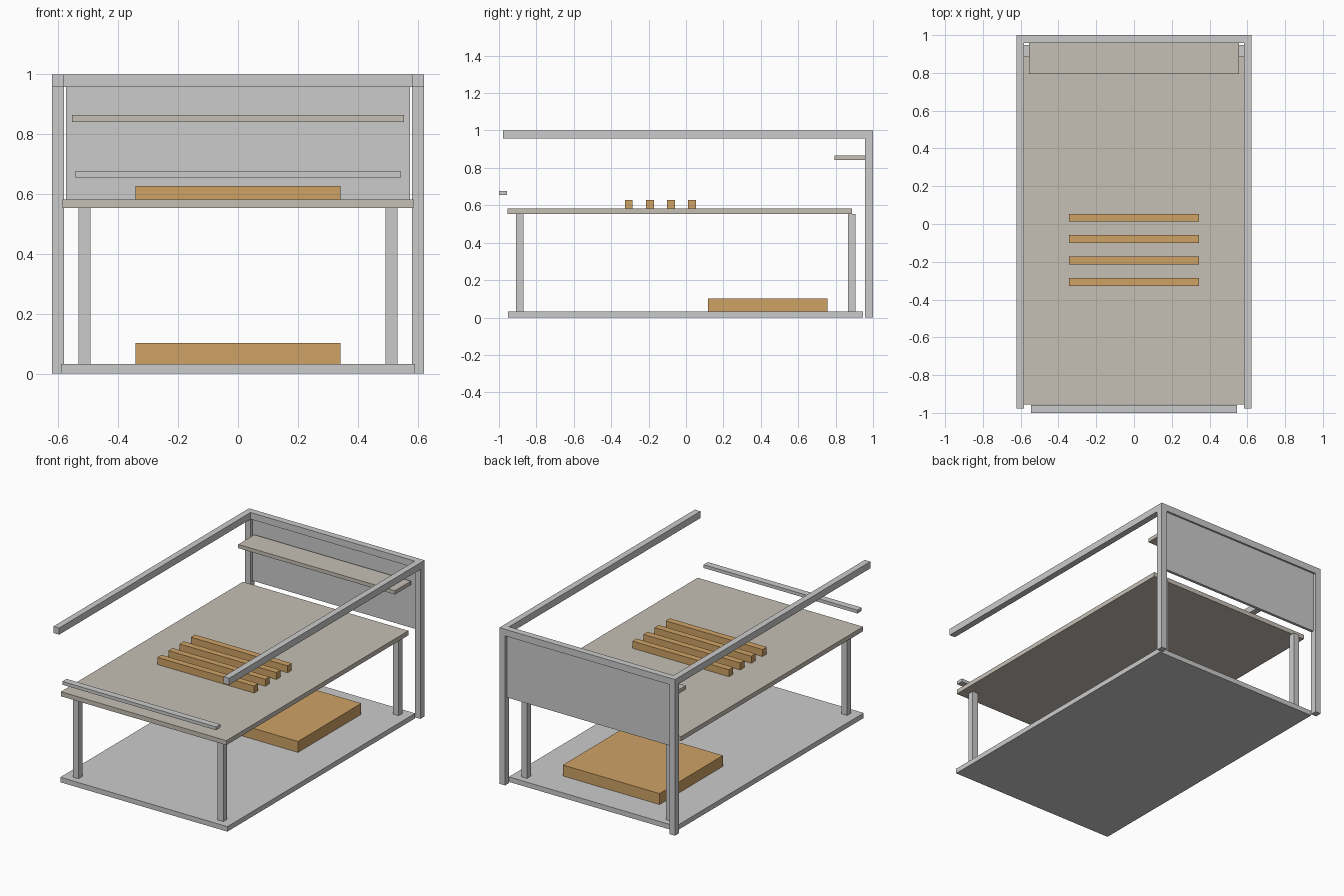
import bpy
import bmesh

if "Cube" in bpy.data.objects:
    bpy.data.objects.remove(bpy.data.objects["Cube"])


def material(name, rgb):
    m = bpy.data.materials.new(name)
    m.diffuse_color = (*rgb, 1.0)
    m.use_nodes = True
    m.node_tree.nodes["Principled BSDF"].inputs["Base Color"].default_value = m.diffuse_color
    return m


WOOD = material("wood", (0.62, 0.36, 0.13))
BEIGE = material("beige", (0.56, 0.52, 0.46))


def box(name, x, y, z, mat=None):
    """Box given by its (min, max) range on each axis."""
    bm = bmesh.new()
    bmesh.ops.create_cube(bm, size=1.0)
    for v in bm.verts:
        v.co = [r[0] if c < 0 else r[1] for c, r in zip(v.co, (x, y, z))]
    mesh = bpy.data.meshes.new(name)
    bm.to_mesh(mesh)
    bm.free()
    if mat:
        mesh.materials.append(mat)
    ob = bpy.data.objects.new(name, mesh)
    bpy.context.collection.objects.link(ob)
    return ob


def sym(half):
    return (-half, half)


# Base platform and the storage box sunk into it
box("base_platform", sym(0.592), (-0.953, 0.947), (0.0, 0.032))
box("storage_box", sym(0.343), (0.117, 0.757), (0.003, 0.102), WOOD)

# Table top
box("table_top", sym(0.586), (-0.955, 0.887), (0.553, 0.582), BEIGE)

# Parts repeated on the left and right
for side, s in (("left", -1), ("right", 1)):
    leg_x = sorted((s * 0.493, s * 0.533))
    frame_x = sorted((s * 0.582, s * 0.622))
    box(f"front_leg_{side}", leg_x, (-0.91, -0.87), (0.032, 0.553))
    box(f"back_leg_{side}", leg_x, (0.865, 0.905), (0.032, 0.553))
    box(f"back_post_{side}", frame_x, (0.958, 1.0), (0.0, 1.0))
    box(f"top_rail_{side}", frame_x, (-0.978, 0.958), (0.957, 1.0))

# Back frame: top beam, panel and shelf
box("back_beam", sym(0.582), (0.958, 1.0), (0.957, 1.0))
box("back_panel", sym(0.575), (0.97, 0.988), (0.56, 0.957))
box("back_shelf", sym(0.555), (0.795, 0.958), (0.841, 0.865), BEIGE)

# Front bar floating ahead of the table
box("front_bar", sym(0.545), (-1.0, -0.957), (0.655, 0.676))

# Slats lying on the table
for i in range(4):
    yc = -0.306 + 0.113 * i
    box(f"slat_{i + 1}", sym(0.343), (yc - 0.021, yc + 0.021), (0.582, 0.627), WOOD)
